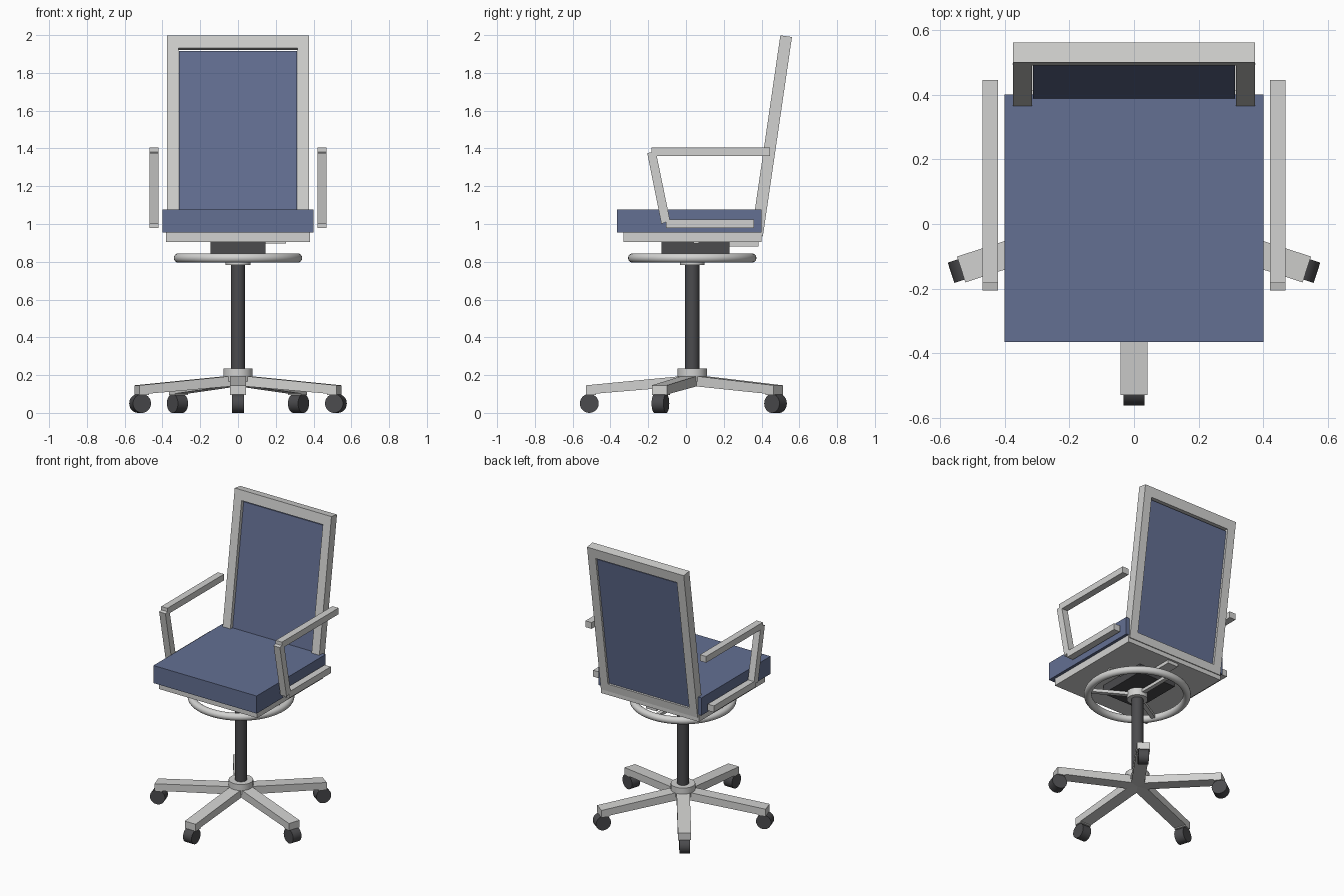
import bpy, bmesh
from math import radians, sin, cos, pi
from mathutils import Matrix, Vector

old = bpy.data.objects.get("Cube")
if old:
    bpy.data.objects.remove(old, do_unlink=True)


def material(name, rgb, rough):
    m = bpy.data.materials.new(name)
    m.use_nodes = True
    m.diffuse_color = (*rgb, 1)
    bsdf = m.node_tree.nodes["Principled BSDF"]
    bsdf.inputs["Base Color"].default_value = (*rgb, 1)
    bsdf.inputs["Roughness"].default_value = rough
    return m


SILVER = material("silver_grey", (0.64, 0.64, 0.63), 0.5)
DARK = material("dark_grey", (0.07, 0.07, 0.075), 0.5)
BLUE = material("blue_fabric", (0.125, 0.16, 0.29), 0.8)
AXIS_Y = 0.033  # the column stands slightly behind the middle


def finish(name, bm, mat, matrix=None, smooth=False):
    if matrix:
        bm.transform(matrix)
    bmesh.ops.recalc_face_normals(bm, faces=bm.faces)
    mesh = bpy.data.meshes.new(name)
    bm.to_mesh(mesh)
    bm.free()
    mesh.materials.append(mat)
    ob = bpy.data.objects.new(name, mesh)
    bpy.context.collection.objects.link(ob)
    if smooth:
        bpy.ops.object.select_all(action='DESELECT')
        ob.select_set(True)
        bpy.context.view_layer.objects.active = ob
        bpy.ops.object.shade_smooth_by_angle(angle=radians(35))
    return ob


def box(name, x, y, z, mat, matrix=None):
    bm = bmesh.new()
    size = [b - a for a, b in (x, y, z)]
    mid = [(a + b) / 2 for a, b in (x, y, z)]
    bmesh.ops.create_cube(bm, size=1, matrix=Matrix.Translation(mid) @ Matrix.Diagonal((*size, 1)))
    return finish(name, bm, mat, matrix)


def cylinder(name, radius, z0, z1, mat, matrix):
    bm = bmesh.new()
    bmesh.ops.create_cone(bm, cap_ends=True, segments=32, radius1=radius, radius2=radius,
                          depth=z1 - z0, matrix=Matrix.Translation((0, 0, (z0 + z1) / 2)))
    return finish(name, bm, mat, matrix, smooth=True)


def prism(name, profile, x0, x1, mat, matrix=None):
    """Extrude a (y, z) outline from x0 to x1."""
    bm = bmesh.new()
    face = bm.faces.new([bm.verts.new((x0, y, z)) for y, z in profile])
    ext = bmesh.ops.extrude_face_region(bm, geom=[face])
    verts = [v for v in ext["geom"] if isinstance(v, bmesh.types.BMVert)]
    bmesh.ops.translate(bm, verts=verts, vec=(x1 - x0, 0, 0))
    return finish(name, bm, mat, matrix)


center = Matrix.Translation((0, AXIS_Y, 0))

# Five-legged base with a caster under each tip
leg_profile = [(0, 0.2), (0.562, 0.146), (0.562, 0.095), (0.51, 0.095), (0.51, 0.102), (0, 0.145)]
for i in range(5):
    turn = center @ Matrix.Rotation(pi + i * 2 * pi / 5, 4, 'Z')
    prism(f"base_leg_{i + 1}", leg_profile, -0.042, 0.042, SILVER, turn)
    axle = turn @ Matrix.Translation((0, 0.545, 0.05)) @ Matrix.Rotation(pi / 2, 4, 'Y')
    cylinder(f"caster_{i + 1}", 0.05, -0.033, 0.033, DARK, axle)

# Hub and column
cylinder("base_hub", 0.078, 0.165, 0.235, SILVER, center)
cylinder("column", 0.038, 0.2, 0.86, DARK, center)

# Foot ring with three spokes
RING_R, TUBE_R, RING_Z = 0.315, 0.025, 0.82
bm = bmesh.new()
start = [bm.verts.new((RING_R + TUBE_R * cos(a), 0, RING_Z + TUBE_R * sin(a)))
         for a in (k * pi / 8 for k in range(16))]
loop = [bm.edges.new((start[k], start[k - 1])) for k in range(16)]
bmesh.ops.spin(bm, geom=start + loop, axis=(0, 0, 1), cent=(0, 0, 0), angle=2 * pi,
               steps=64, use_merge=True)
bmesh.ops.remove_doubles(bm, verts=bm.verts, dist=0.0001)
finish("foot_ring", bm, SILVER, center, smooth=True)
cylinder("ring_hub", 0.066, 0.782, 0.835, SILVER, center)
for i in range(3):
    box(f"ring_spoke_{i + 1}", (-0.014, 0.014), (0.04, RING_R), (0.806, 0.828), SILVER,
        center @ Matrix.Rotation(i * 2 * pi / 3, 4, 'Z'))

# Mechanism, rear support and lever beneath the seat
box("mechanism", (-0.145, 0.145), (-0.13, 0.23), (0.845, 0.907), DARK)
box("rear_support", (-0.04, 0.04), (0.2, 0.385), (0.882, 0.907), SILVER)
box("tilt_lever", (0.14, 0.255), (0.04, 0.07), (0.896, 0.907), SILVER)

# Seat
box("seat_plate", (-0.38, 0.38), (-0.33, 0.4), (0.905, 0.956), SILVER)
box("seat_cushion", (-0.4, 0.4), (-0.365, 0.4), (0.955, 1.078), BLUE)

# Leaning backrest: local y is depth (0 at the rear), local z runs up the frame
lean = Matrix.Translation((0, 0.407, 0.935)) @ Matrix.Rotation(radians(-8.3), 4, 'X')
depth = (-0.062, 0)
for side, s in (("left", 1), ("right", -1)):
    box(f"back_upright_{side}", sorted((0.315 * s, 0.375 * s)), depth, (0, 1.066), SILVER, lean)
box("back_top_rail", (-0.315, 0.315), depth, (0.997, 1.066), SILVER, lean)
box("back_bottom_rail", (-0.315, 0.315), depth, (0, 0.055), SILVER, lean)
box("back_panel", (-0.313, 0.313), (-0.04, -0.012), (0.055, 0.985), BLUE, lean)

# Armrests: top bar, slanted post and lower bar on each side
post = [(-0.205, 1.375), (-0.16, 1.385), (-0.085, 1.02), (-0.13, 1.0)]
for side, s in (("left", 1), ("right", -1)):
    xs = sorted((0.42 * s, 0.468 * s))
    box(f"arm_top_{side}", xs, (-0.182, 0.445), (1.36, 1.404), SILVER)
    prism(f"arm_post_{side}", post, *xs, SILVER)
    box(f"arm_lower_{side}", xs, (-0.105, 0.36), (0.98, 1.025), SILVER)
